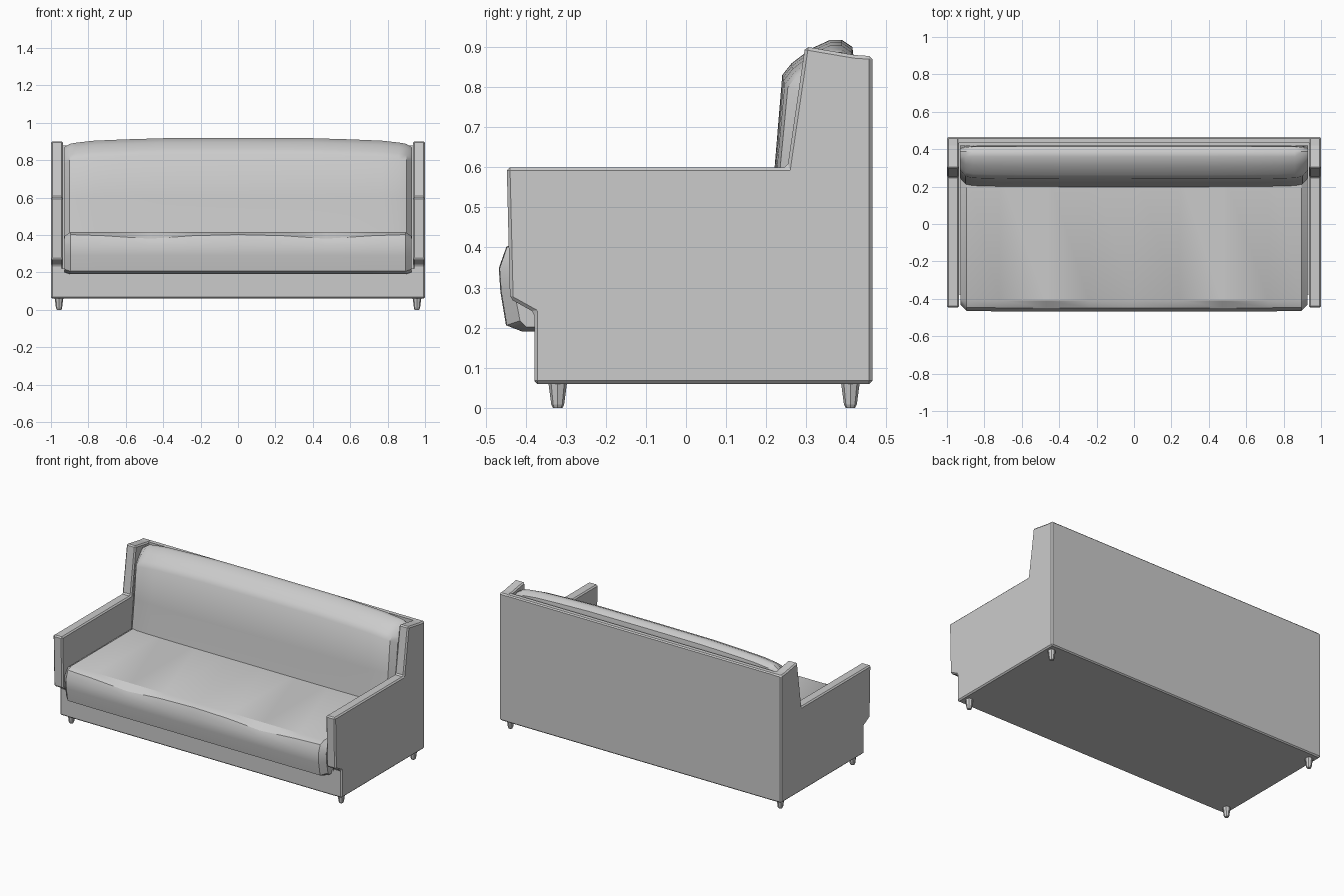
import bpy, bmesh, math

if "Cube" in bpy.data.objects:
    bpy.data.objects.remove(bpy.data.objects["Cube"])


def finish(bm, name):
    bmesh.ops.recalc_face_normals(bm, faces=bm.faces)
    me = bpy.data.meshes.new(name)
    bm.to_mesh(me)
    bm.free()
    ob = bpy.data.objects.new(name, me)
    bpy.context.collection.objects.link(ob)
    return ob


def loft(name, stations):
    """Join closed (y, z) sections placed at successive x positions."""
    bm = bmesh.new()
    rings = [[bm.verts.new((x, y, z)) for y, z in pts] for x, pts in stations]
    n = len(rings[0])
    for a, b in zip(rings, rings[1:]):
        for i in range(n):
            j = (i + 1) % n
            bm.faces.new((a[i], a[j], b[j], b[i]))
    bm.faces.new(rings[0])
    bm.faces.new(rings[-1][::-1])
    return finish(bm, name)


def smooth(ob, angle):
    bpy.ops.object.select_all(action='DESELECT')
    ob.select_set(True)
    bpy.context.view_layer.objects.active = ob
    bpy.ops.object.shade_smooth_by_angle(angle=math.radians(angle))


def mirrored(half):
    return [(-s[0],) + s[1:] for s in half[:0:-1]] + half


# Side panels: arm and back wing in one profile
panel = [(-.378, .06), (.465, .06), (.465, .877), (.42, .88), (.297, .901),
         (.253, .6), (-.447, .6), (-.439, .272), (-.378, .238)]
for side, s in (("left", -1), ("right", 1)):
    ob = loft(side + "_side_panel", [(s * .935, panel), (s * 1.0, panel)])
    bev = ob.modifiers.new("edge", 'BEVEL')
    bev.width = .008
    bev.segments = 1
    bev.limit_method = 'ANGLE'
    bev.angle_limit = math.radians(20)

# Base and back board as one L-shaped section
c = .007
board = [(-.378 + c, .06), (.465 - c, .06), (.465, .06 + c), (.465, .877 - c),
         (.465 - c, .877), (.432, .877), (.432, .22), (-.378, .22), (-.378, .06 + c)]
loft("base_and_back", [(-.943, board), (.943, board)])

# Seat cushion: x, front inset, lip dip, height inset
seat = []
for x, inset, dip, h in mirrored([(0, 0, 0, 0), (.24, 0, .006, 0), (.47, 0, .022, 0),
                                  (.72, 0, .006, 0), (.895, .002, 0, 0), (.928, .035, .006, .022)]):
    seat.append((x, [(.3, .415 - h), (-.408 + inset * .3, .415 - h),
                     (-.448 + inset, .402 - dip - h), (-.467 + inset, .348),
                     (-.463 + inset, .29), (-.449 + inset, .206 + h * .5),
                     (-.408 + inset * .3, .19 + h * .5), (.3, .19 + h * .5)]))
smooth(loft("seat_cushion", seat), 30)

# Back cushion: x, front inset, drop of the crowned top
back = []
for x, inset, drop in mirrored([(0, 0, 0), (.4, 0, .001), (.6, .001, .007), (.77, .003, .014),
                                (.86, .006, .024), (.9, .014, .031), (.93, .05, .05)]):
    back.append((x, [(.195 + inset, .38), (.221 + inset, .6), (.24 + inset, .83 - drop),
                     (.263 + inset * .9, .859 - drop), (.31 + inset * .6, .895 - drop),
                     (.36, .918 - drop), (.388, .918 - drop),
                     (.415 - inset * .3, .9 - drop), (.42 - inset * .3, .86 - drop),
                     (.42, .38)]))
smooth(loft("back_cushion", back), 35)

# Tapered legs with a small chamfered foot
for sx, side in ((-1, "left"), (1, "right")):
    for y, end in ((-.32, "front"), (.41, "back")):
        bm = bmesh.new()
        rings = []
        for z, r in ((0, .012), (.008, .016), (.064, .0235)):
            rings.append([bm.verts.new((sx * .957 + r * math.cos(k * math.pi / 4),
                                        y + r * math.sin(k * math.pi / 4), z)) for k in range(8)])
        for a, b in zip(rings, rings[1:]):
            for k in range(8):
                m = (k + 1) % 8
                bm.faces.new((a[k], a[m], b[m], b[k]))
        bm.faces.new(rings[0])
        bm.faces.new(rings[-1])
        finish(bm, end + "_" + side + "_leg")
